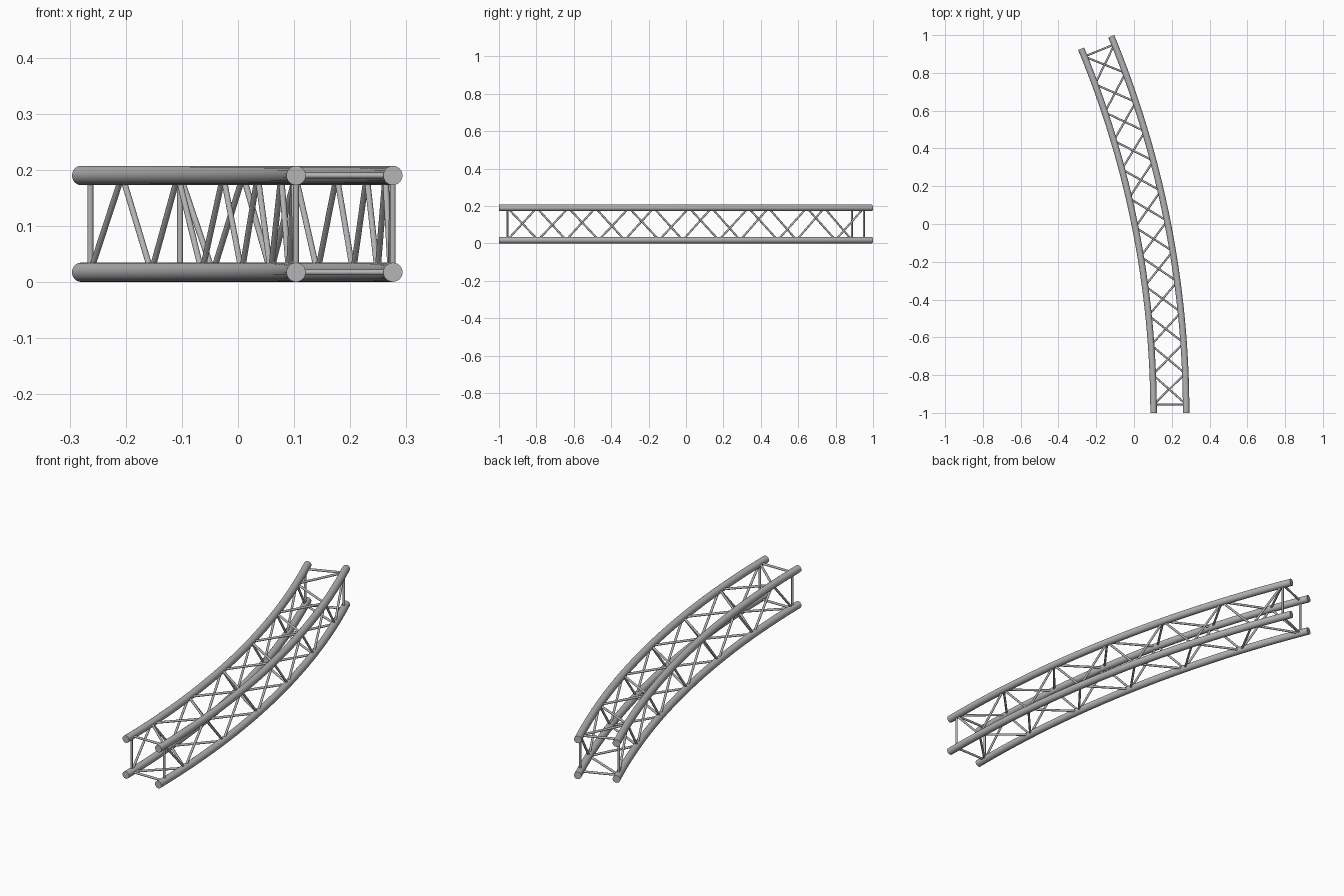
import bpy, bmesh
from math import sin, cos, pi, radians
from mathutils import Vector

cube = bpy.data.objects.get("Cube")
if cube:
    bpy.data.objects.remove(cube, do_unlink=True)

# Overall dimensions of the curved box truss
ARC = radians(22.5)
R_OUT, R_IN = 5.21, 5.0375
CENTRE_X, START_Y = -4.934, -1.0
Z_LOW, Z_HIGH = 0.0175, 0.19
TUBE_R, BRACE_R = 0.0172, 0.0053
MARGIN = 0.0088          # angle from each end to the end frames
BAYS = 12

metal = bpy.data.materials.new("brushed grey metal")
metal.use_nodes = True
grey = (0.46, 0.46, 0.46, 1)
metal.diffuse_color = grey
metal.node_tree.nodes["Principled BSDF"].inputs["Base Color"].default_value = grey


def point(radius, angle, z):
    return Vector((CENTRE_X + radius * cos(angle), START_Y + radius * sin(angle), z))


def finish(name, bm):
    bmesh.ops.recalc_face_normals(bm, faces=bm.faces)
    mesh = bpy.data.meshes.new(name)
    bm.to_mesh(mesh)
    bm.free()
    mesh.materials.append(metal)
    obj = bpy.data.objects.new(name, mesh)
    bpy.context.collection.objects.link(obj)
    bpy.ops.object.select_all(action='DESELECT')
    obj.select_set(True)
    bpy.context.view_layer.objects.active = obj
    bpy.ops.object.shade_smooth_by_angle(angle=radians(40))


def chord(name, radius, z, steps=32, sides=24):
    """Main tube swept along the arc, with flat end caps."""
    bm = bmesh.new()
    rings = []
    for i in range(steps + 1):
        a = ARC * i / steps
        rings.append([bm.verts.new(point(radius + TUBE_R * cos(t), a, z + TUBE_R * sin(t)))
                      for t in (2 * pi * j / sides for j in range(sides))])
    for r0, r1 in zip(rings, rings[1:]):
        for j in range(sides):
            k = (j + 1) % sides
            bm.faces.new((r0[j], r0[k], r1[k], r1[j]))
    bm.faces.new(rings[0])
    bm.faces.new(rings[-1])
    finish(name, bm)


def braces(name, pairs, sides=12):
    """Thin straight rods between pairs of points."""
    bm = bmesh.new()
    for a, b in pairs:
        d = b - a
        rod = bmesh.ops.create_cone(bm, cap_ends=True, segments=sides, radius1=BRACE_R,
                                    radius2=BRACE_R, depth=d.length)["verts"]
        bmesh.ops.rotate(bm, verts=rod, matrix=d.to_track_quat('Z', 'Y').to_matrix())
        bmesh.ops.translate(bm, verts=rod, vec=(a + b) / 2)
    finish(name, bm)


def node(corner, k):
    radius, z = corner
    return point(radius, MARGIN + (ARC - 2 * MARGIN) * k / BAYS, z)


corners = {"inner_lower": (R_IN, Z_LOW), "inner_upper": (R_IN, Z_HIGH),
           "outer_upper": (R_OUT, Z_HIGH), "outer_lower": (R_OUT, Z_LOW)}

# Four main tubes
for label, (radius, z) in corners.items():
    chord(label + "_tube", radius, z)

# Square frames near both ends
loop = list(corners.values())
for label, k in (("front", 0), ("back", BAYS)):
    braces(label + "_end_frame",
           [(node(loop[i], k), node(loop[(i + 1) % 4], k)) for i in range(4)])

# Zigzag lacing on the four sides: (corner at even nodes, corner at odd nodes)
lacing = {"inner_lacing": ("inner_lower", "inner_upper"),
          "outer_lacing": ("outer_upper", "outer_lower"),
          "top_lacing": ("outer_upper", "inner_upper"),
          "bottom_lacing": ("inner_lower", "outer_lower")}
for name, ends in lacing.items():
    path = [node(corners[ends[k % 2]], k) for k in range(BAYS + 1)]
    braces(name, list(zip(path, path[1:])))
